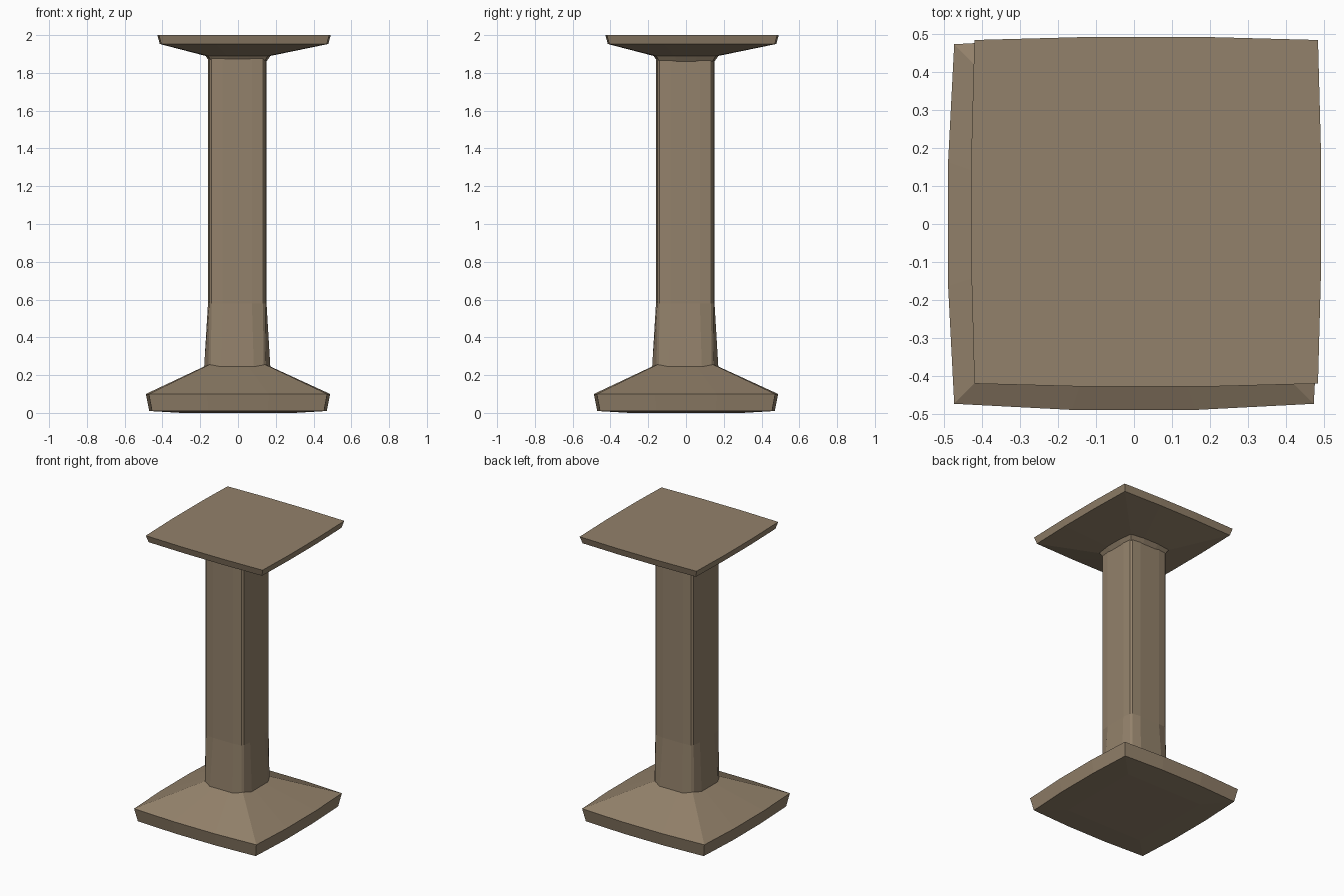
import bpy
import bmesh

cube = bpy.data.objects.get("Cube")
if cube:
    bpy.data.objects.remove(cube, do_unlink=True)

# One weathered stone colour
stone = bpy.data.materials.new("warm_stone")
stone.use_nodes = True
colour = (0.29, 0.22, 0.145, 1)
stone.diffuse_color = colour
bsdf = stone.node_tree.nodes["Principled BSDF"]
bsdf.inputs["Base Color"].default_value = colour
bsdf.inputs["Roughness"].default_value = 0.9


def ring(corner, bulge, z, centre=0, chamfer=0, z_side=None):
    """Square outline with slightly bulging sides and optional cut corners."""
    z_side = z if z_side is None else z_side
    third = bulge / 3 if chamfer == 0 else bulge / 2
    edge = corner - chamfer
    points = []
    x_dir, y_dir = 1, 0
    for side in range(4):
        for along, out, height in ((-edge, corner, z), (-third, bulge, z_side),
                                   (third, bulge, z_side), (edge, corner, z)):
            points.append((centre + out * x_dir - along * y_dir,
                           centre + out * y_dir + along * x_dir, height))
        x_dir, y_dir = -y_dir, x_dir
    return points


def loft(name, rings):
    """Skin a stack of rings and close both ends."""
    bm = bmesh.new()
    loops = [[bm.verts.new(p) for p in r] for r in rings]
    count = len(loops[0])
    for low, high in zip(loops, loops[1:]):
        for i in range(count):
            j = (i + 1) % count
            bm.faces.new((low[i], low[j], high[j], high[i]))
    bm.faces.new(loops[0][::-1])
    bm.faces.new(loops[-1])
    bmesh.ops.remove_doubles(bm, verts=bm.verts, dist=0.0005)
    bmesh.ops.recalc_face_normals(bm, faces=bm.faces)
    mesh = bpy.data.meshes.new(name)
    bm.to_mesh(mesh)
    bm.free()
    mesh.materials.append(stone)
    obj = bpy.data.objects.new(name, mesh)
    bpy.context.collection.objects.link(obj)
    return obj


# Plinth: tapered slab with a sloping top
loft("plinth", [
    ring(0.3, 0.3, 0),
    ring(0.455, 0.47, 0.01),
    ring(0.472, 0.488, 0.1),
    ring(0.145, 0.172, 0.257, -0.004, z_side=0.247),
])

# Shaft: cut corners, flared foot
loft("shaft", [
    ring(0.152, 0.176, 0.23, -0.004, 0.012),
    ring(0.148, 0.155, 0.58, -0.004, 0.012),
    ring(0.148, 0.155, 1.88, -0.004, 0.012),
])

# Capital: collar, flared underside and flat slab, set off centre
loft("capital", [
    ring(0.14, 0.15, 1.86),
    ring(0.158, 0.172, 1.89),
    ring(0.438, 0.446, 1.953, 0.032),
    ring(0.451, 0.459, 2.0, 0.032),
])
